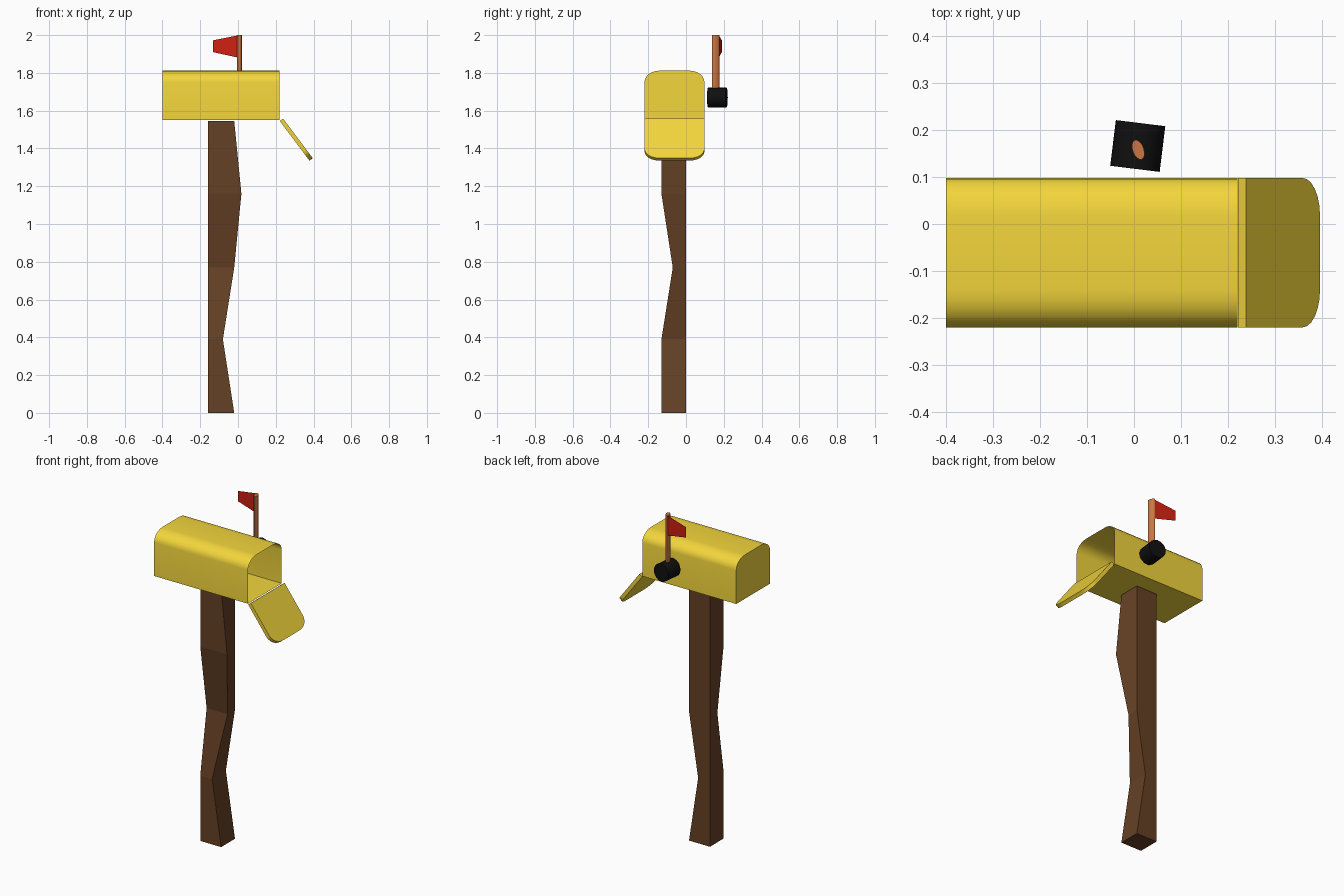
import bpy, bmesh
from math import sin, cos, pi, radians
from mathutils import Vector, Matrix

if "Cube" in bpy.data.objects:
    bpy.data.objects.remove(bpy.data.objects["Cube"])


def material(name, rgb):
    m = bpy.data.materials.new(name)
    m.diffuse_color = (*rgb, 1)
    m.use_nodes = True
    m.node_tree.nodes["Principled BSDF"].inputs["Base Color"].default_value = m.diffuse_color
    return m


YELLOW = material("yellow_paint", (0.90, 0.67, 0.045))
BROWN = material("dark_wood", (0.13, 0.052, 0.018))
ORANGE = material("orange_wood", (0.60, 0.18, 0.055))
RED = material("red_paint", (0.62, 0.014, 0.006))
BLACK = material("black_rubber", (0.005, 0.005, 0.005))


def add(name, bm, mat, smooth=None):
    bmesh.ops.recalc_face_normals(bm, faces=bm.faces)
    me = bpy.data.meshes.new(name)
    bm.to_mesh(me)
    bm.free()
    me.materials.append(mat)
    ob = bpy.data.objects.new(name, me)
    bpy.context.collection.objects.link(ob)
    if smooth:
        bpy.ops.object.select_all(action='DESELECT')
        ob.select_set(True)
        bpy.context.view_layer.objects.active = ob
        bpy.ops.object.shade_smooth_by_angle(angle=radians(smooth))
    return ob


def loft(rings, start_cap=True, end_cap=True):
    """Bridge equal-length closed rings of points."""
    bm = bmesh.new()
    vs = [[bm.verts.new(p) for p in r] for r in rings]
    n = len(vs[0])
    for a, b in zip(vs, vs[1:]):
        for i in range(n):
            j = (i + 1) % n
            bm.faces.new((a[i], a[j], b[j], b[i]))
    if start_cap:
        bm.faces.new(vs[0])
    if end_cap:
        bm.faces.new(vs[-1])
    return bm


# Shared outline of box and door: square bottom, rounded top (y, height)
Y0, Y1, H, RY, RZ, N = -0.22, 0.098, 0.262, 0.08, 0.062, 6
outline = [(Y0, 0), (Y1, 0)]
outline += [(Y1 - RY + RY * cos(t * pi / 2 / N), H - RZ + RZ * sin(t * pi / 2 / N)) for t in range(N + 1)]
outline += [(Y0 + RY - RY * sin(t * pi / 2 / N), H - RZ + RZ * cos(t * pi / 2 / N)) for t in range(N + 1)]

# Open-ended box
add("mailbox_body", loft([[(x, y, 1.55 + h) for y, h in outline] for x in (-0.40, 0.22)],
                         end_cap=False), YELLOW, 40)

# Door hanging open from the lower edge
along, across = Vector((0.60, 0, -0.80)), Vector((0.80, 0, 0.60))
hinge = Vector((0.221, 0, 1.545))
add("mailbox_door", loft([[hinge + along * h + across * d + Vector((0, y, 0)) for y, h in outline]
                          for d in (0, 0.022)]), YELLOW, 40)

# Crooked post: height, right-front x, right-back x, front y
levels = [(0, -0.02, -0.02, -0.13), (0.39, -0.08, -0.08, -0.13), (0.77, -0.02, -0.02, -0.07),
          (1.16, 0.018, -0.02, -0.13), (1.545, -0.02, -0.02, -0.13)]
add("post", loft([[(-0.158, yf, z), (xf, yf, z), (xb, 0, z), (-0.158, 0, z)]
                  for z, xf, xb, yf in levels]), BROWN)

# Flag pivot: short cylinder pointing backwards
bm = bmesh.new()
bmesh.ops.create_cone(bm, cap_ends=True, segments=16, radius1=0.053, radius2=0.053, depth=0.098,
                      matrix=Matrix.Translation((0.008, 0.166, 1.67))
                      @ Matrix.Rotation(radians(-7), 4, 'Z') @ Matrix.Rotation(radians(90), 4, 'X'))
add("flag_pivot", bm, BLACK, 40)

# Flag stick: flattened rod
turn = Matrix.Rotation(radians(20), 3, 'Z')
add("flag_stick", loft([[Vector((0.009, 0.158, z)) + turn @ Vector((0.012 * cos(a), 0.022 * sin(a), 0))
                         for a in (k * pi / 8 for k in range(16))] for z in (1.68, 2.0)]), ORANGE, 40)

# Flag: thin tapered sheet
bm = bmesh.new()
bm.faces.new([bm.verts.new(p) for p in ((0.005, 0.173, 1.88), (0.005, 0.173, 2.0),
                                        (-0.133, 0.19, 1.972), (-0.133, 0.19, 1.91))])
add("flag", bm, RED)
